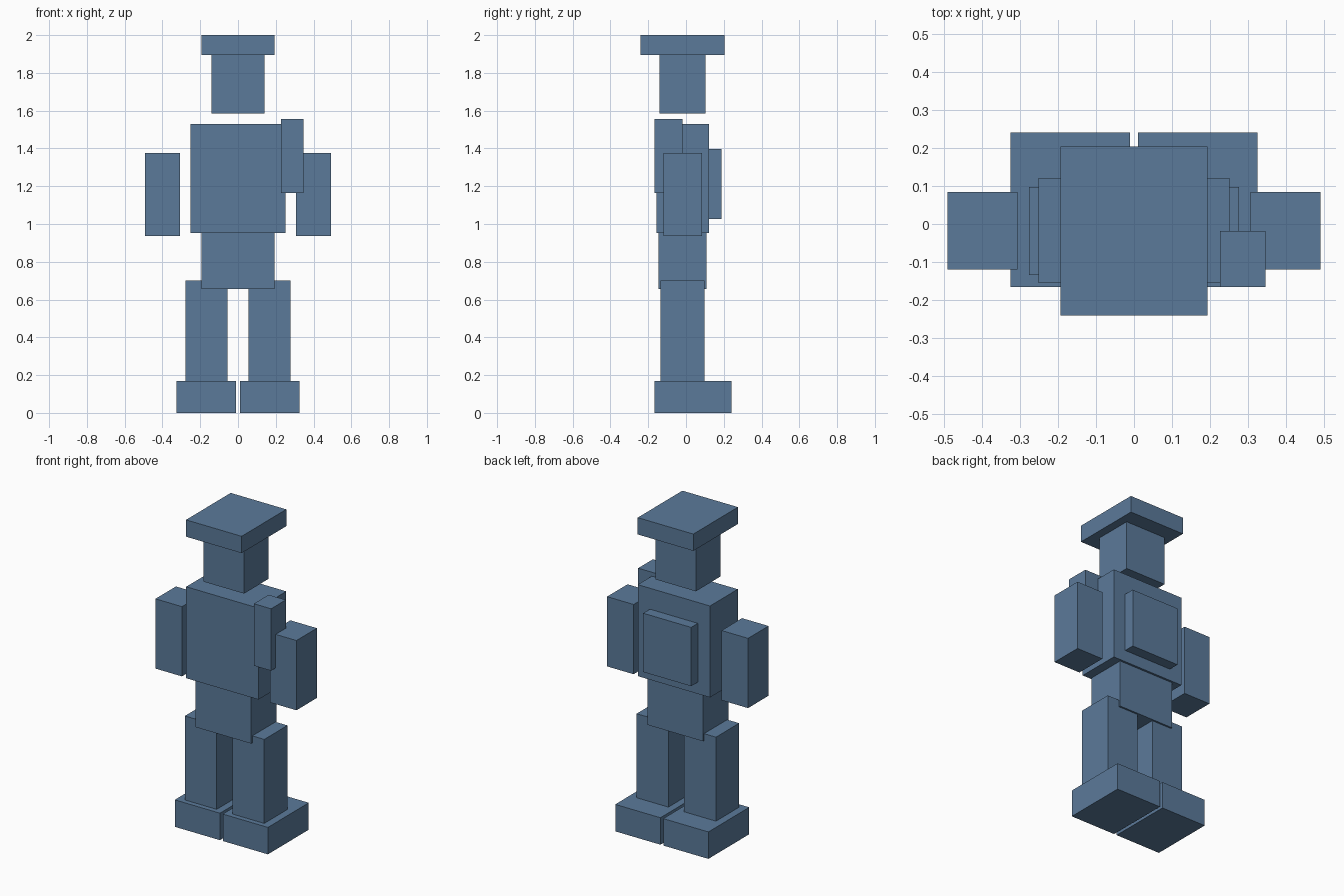
import bpy

default_cube = bpy.data.objects.get("Cube")
if default_cube:
    bpy.data.objects.remove(default_cube, do_unlink=True)

# Single blue material
blue = bpy.data.materials.new("slate_blue")
blue.use_nodes = True
colour = (0.105, 0.195, 0.323, 1)
blue.diffuse_color = colour
blue.node_tree.nodes["Principled BSDF"].inputs["Base Color"].default_value = colour


def box(name, xs, ys, zs):
    """Axis-aligned block given its (min, max) range on each axis."""
    ranges = (xs, ys, zs)
    bpy.ops.mesh.primitive_cube_add(size=1)
    obj = bpy.context.object
    obj.name = name
    obj.location = [(lo + hi) / 2 for lo, hi in ranges]
    obj.scale = [hi - lo for lo, hi in ranges]
    obj.data.materials.append(blue)
    return obj


def pair(name, xs, ys, zs):
    """Matching blocks on the left (+x) and right (-x)."""
    box("left_" + name, xs, ys, zs)
    box("right_" + name, (-xs[1], -xs[0]), ys, zs)


# Legs and feet
pair("foot", (0.01, 0.325), (-0.166, 0.241), (0, 0.17))
pair("leg", (0.055, 0.277), (-0.134, 0.097), (0.17, 0.70))

# Body
box("hips", (-0.194, 0.194), (-0.146, 0.108), (0.656, 0.953))
box("torso", (-0.252, 0.252), (-0.156, 0.121), (0.953, 1.53))
box("backpack", (-0.167, 0.167), (0.121, 0.188), (1.027, 1.398))

# Arms and the block on the left shoulder
pair("arm", (0.307, 0.492), (-0.12, 0.084), (0.936, 1.376))
box("shoulder_block", (0.227, 0.347), (-0.166, -0.019), (1.164, 1.555))

# Head and flat cap
box("head", (-0.141, 0.141), (-0.141, 0.103), (1.586, 1.894))
box("cap", (-0.194, 0.194), (-0.241, 0.204), (1.894, 2.0))
